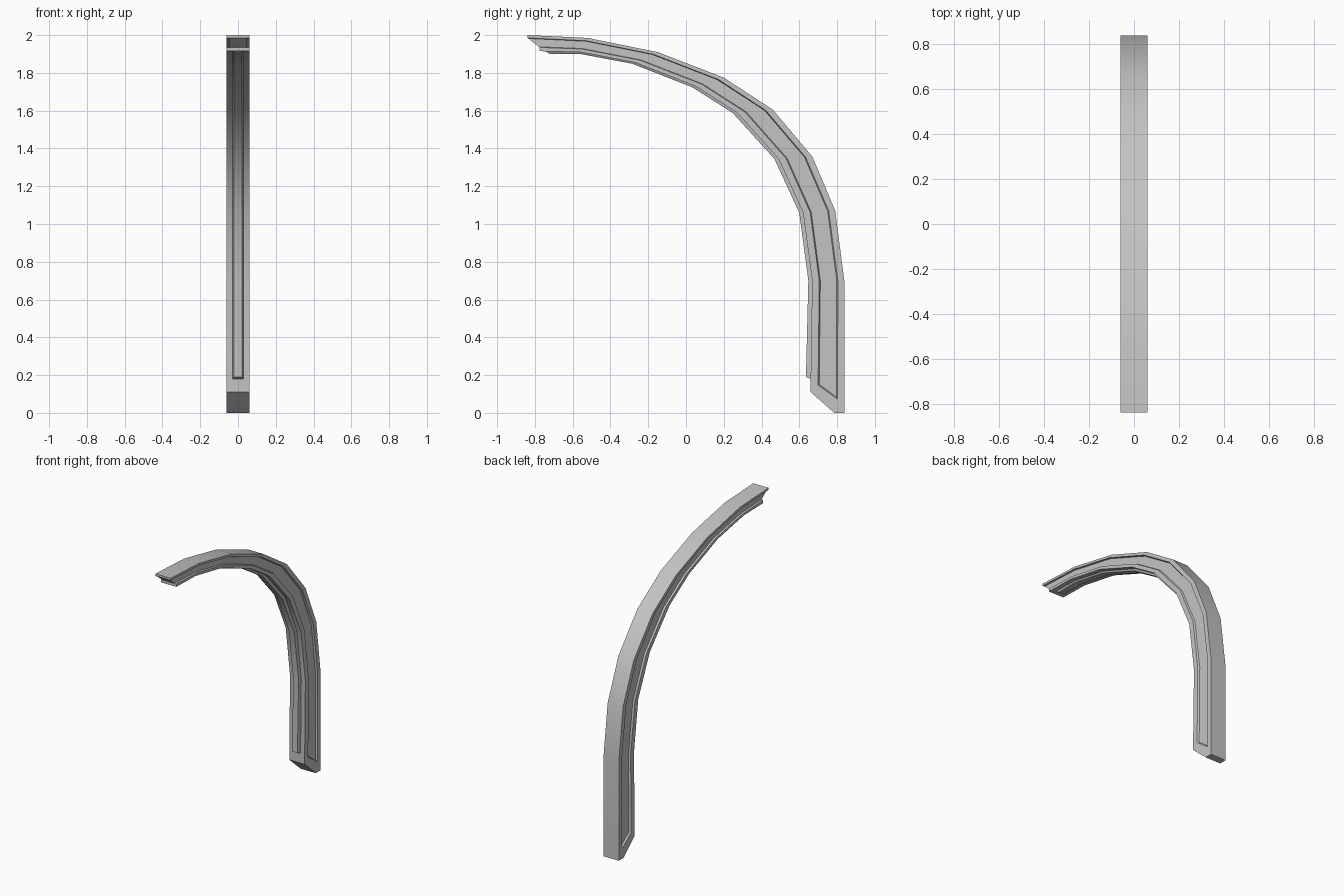
import bpy, bmesh, math
from mathutils import Vector

cube = bpy.data.objects.get("Cube")
if cube:
    bpy.data.objects.remove(cube, do_unlink=True)

# One plain grey for the whole rib
grey = bpy.data.materials.new("stone_grey")
grey.use_nodes = True
colour = (0.55, 0.55, 0.55, 1)
grey.diffuse_color = colour
grey.node_tree.nodes["Principled BSDF"].inputs["Base Color"].default_value = colour

# Outer and inner edge of the rib at each bend, as (y, z)
outer = [(-.52, 1.985), (-.15, 1.91), (.2, 1.775), (.46, 1.605),
         (.67, 1.355), (.79, 1.07), (.838, .7)]
inner = [(-.56, 1.91), (-.27, 1.855), (.05, 1.73), (.27, 1.59),
         (.49, 1.345), (.62, 1.06), (.668, .7)]
bends = [(Vector(o), Vector(i)) for o, i in zip(outer, inner)]
groove_end = (Vector((.838, .045)), Vector((.66, .177)))

HALF = 0.06        # half width of the rib
GROOVE = 0.048     # half width between the side grooves
WALL = 0.06        # slope of the groove wall, as a share of the groove


def sweep(name, stations):
    """Join mirrored half sections of (x, point) into a closed bar."""
    bm = bmesh.new()
    rings = []
    for half in stations:
        right = [bm.verts.new((x, p[0], p[1])) for x, p in half]
        left = [bm.verts.new((-x, p[0], p[1])) for x, p in half]
        rings.append((right, left))
    n = len(stations[0])
    for (r0, l0), (r1, l1) in zip(rings, rings[1:]):
        loop0, loop1 = r0 + l0[::-1], r1 + l1[::-1]
        for k in range(2 * n):
            j = (k + 1) % (2 * n)
            bm.faces.new((loop0[k], loop0[j], loop1[j], loop1[k]))
    # End caps made of crosswise strips
    for right, left in (rings[0], rings[-1]):
        for k in range(n - 1):
            bm.faces.new((right[k], right[k + 1], left[k + 1], left[k]))
    bmesh.ops.recalc_face_normals(bm, faces=bm.faces[:])
    mesh = bpy.data.meshes.new(name)
    bm.to_mesh(mesh)
    bm.free()
    obj = bpy.data.objects.new(name, mesh)
    bpy.context.collection.objects.link(obj)
    mesh.materials.append(grey)
    bpy.ops.object.select_all(action='DESELECT')
    obj.select_set(True)
    bpy.context.view_layer.objects.active = obj
    bpy.ops.object.shade_smooth_by_angle(angle=math.radians(30))
    return obj


def section(o, a, b, c, depth_x):
    """Half section: outer flange, recessed web, inner flange."""
    return [(HALF, o), (HALF, a), (depth_x, a.lerp(b, WALL)),
            (depth_x, b.lerp(a, WALL)), (HALF, b), (HALF, c)]


def grooved(o, c, depth_x=GROOVE):
    return section(o, o.lerp(c, .2), o.lerp(c, .78), c, depth_x)


# Rib body: overhanging tip, curved run, closed groove end and slanted foot
tip = section(Vector((-.838, 2)), Vector((-.838, 1.985)),
              Vector((-.775, 1.935)), Vector((-.775, 1.915)), GROOVE)
foot_a, foot_c = Vector((.785, 0)), Vector((.66, .11))
foot = section(Vector((.838, 0)), foot_a, foot_a.lerp(foot_c, .78), foot_c, HALF)
pocket_o, pocket_c = groove_end
step = Vector((0, .008))
body = [tip] + [grooved(o, c) for o, c in bends]
body += [grooved(pocket_o + step, pocket_c + step), grooved(*groove_end, HALF), foot]
sweep("rib_body", body)


# Raised bead along the inner face, with sloping sides and ends
def bead(base, top, root):
    return [(.028, root), (.028, base), (.021, top)]


bead_front = bead(Vector((-.745, 1.914)), Vector((-.72, 1.9)), Vector((-.745, 1.92)))
bead_foot = bead(Vector((.66, .18)), Vector((.635, .19)), Vector((.67, .18)))
bead_run = [bead(c, o.lerp(c, 1.12), o.lerp(c, .95)) for o, c in bends]
sweep("inner_bead", [bead_front] + bead_run + [bead_foot])
